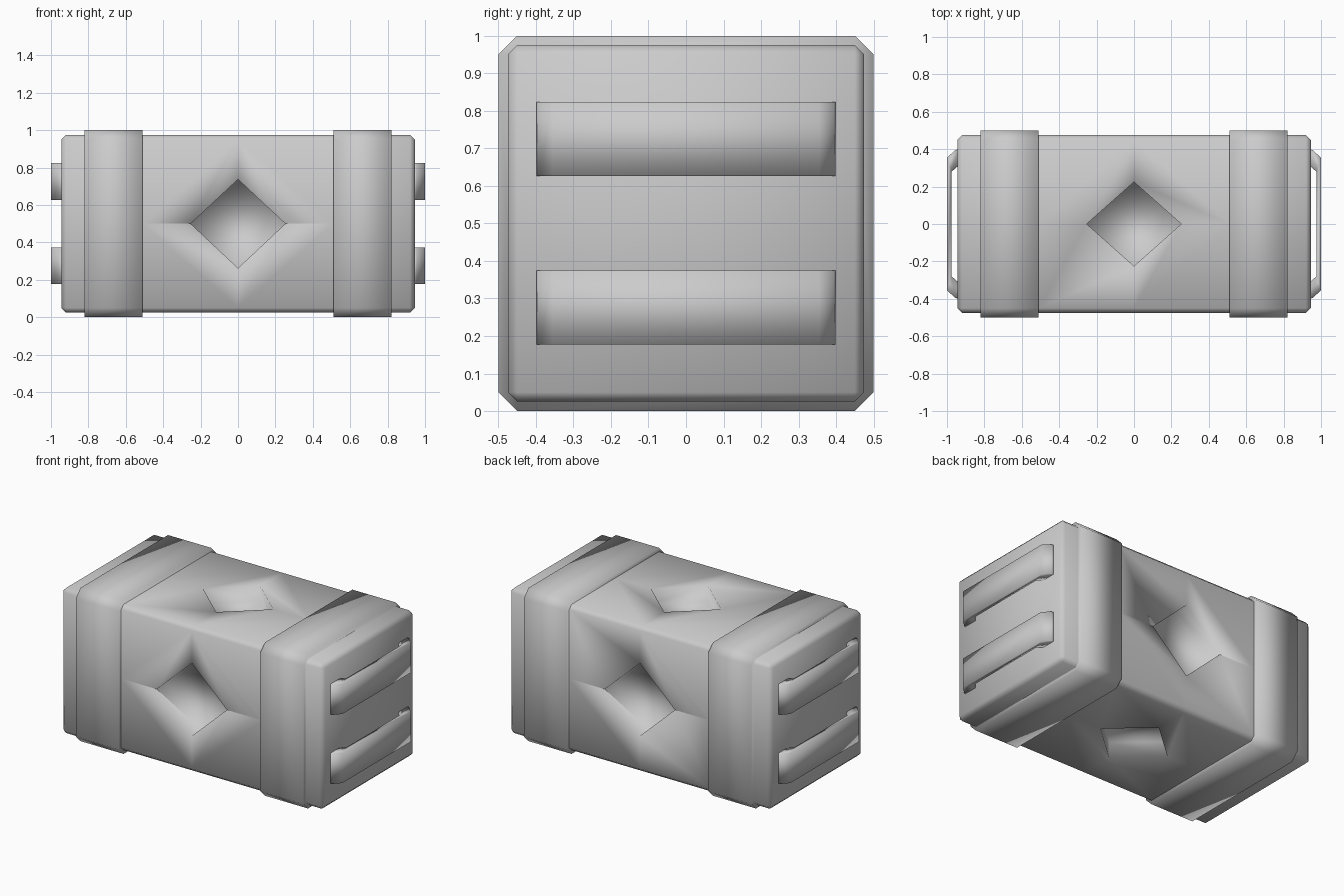
import bpy, bmesh
from mathutils import Vector

if "Cube" in bpy.data.objects:
    bpy.data.objects.remove(bpy.data.objects["Cube"])


def make_object(name, bm):
    bmesh.ops.recalc_face_normals(bm, faces=bm.faces)
    me = bpy.data.meshes.new(name)
    bm.to_mesh(me)
    bm.free()
    ob = bpy.data.objects.new(name, me)
    bpy.context.collection.objects.link(ob)
    return ob


def smooth(ob):
    for p in ob.data.polygons:
        p.use_smooth = True


def prism(bm, points, offset):
    """Extrude a closed outline by an offset vector into a solid."""
    face = bm.faces.new([bm.verts.new(p) for p in points])
    ext = bmesh.ops.extrude_face_region(bm, geom=[face], use_keep_orig=True)
    verts = [g for g in ext["geom"] if isinstance(g, bmesh.types.BMVert)]
    bmesh.ops.translate(bm, vec=offset, verts=verts)


# Main crate body: chamfered box with edge loops around the recesses
bm = bmesh.new()
bmesh.ops.create_cube(bm, size=1)
bmesh.ops.scale(bm, vec=(1.89, 0.95, 0.95), verts=bm.verts)
bmesh.ops.translate(bm, vec=(0, 0, 0.5), verts=bm.verts)
bmesh.ops.bevel(bm, geom=bm.edges[:], offset=0.025, segments=1,
                affect='EDGES', profile=0.5)
for co, no in (((-0.51, 0, 0), (1, 0, 0)), ((0, 0, 0), (1, 0, 0)),
               ((0.51, 0, 0), (1, 0, 0)), ((0, 0, 0), (0, 1, 0)),
               ((0, 0, 0.5), (0, 0, 1))):
    bmesh.ops.bisect_plane(bm, geom=bm.verts[:] + bm.edges[:] + bm.faces[:],
                           plane_co=co, plane_no=no)
body = make_object("crate_body", bm)

# Diamond recesses on front, back, top and bottom
bm = bmesh.new()
DEPTH = 0.1
for axis, half in ((Vector((0, 1, 0)), 0.237), (Vector((0, 0, 1)), 0.225)):
    other = Vector((0, axis.z, axis.y))
    for s in (-1, 1):
        c = Vector((0, 0, 0.5)) + axis * s * (0.475 - DEPTH)
        x = Vector((0.253, 0, 0))
        prism(bm, [c + x, c + other * half, c - x, c - other * half],
              axis * s * (DEPTH + 0.1))
cutter = make_object("recess_cutter", bm)
mod = body.modifiers.new("recesses", 'BOOLEAN')
mod.operation = 'DIFFERENCE'
mod.solver = 'EXACT'
mod.object = cutter
bpy.context.view_layer.update()
bpy.context.view_layer.objects.active = body
bpy.ops.object.modifier_apply(modifier=mod.name)
bpy.data.objects.remove(cutter, do_unlink=True)
smooth(body)

# Raised octagonal bands near each end
H, C = 0.5, 0.05
outline = [(-H, C - H), (C - H, -H), (H - C, -H), (H, C - H),
           (H, H - C), (H - C, H), (C - H, H), (-H, H - C)]
for side, name in ((-1, "left_band"), (1, "right_band")):
    bm = bmesh.new()
    prism(bm, [(side * 0.51, y, z + 0.5) for y, z in outline],
          Vector((side * 0.31, 0, 0)))
    smooth(make_object(name, bm))

# Two bent-strap handles on each end
strap = [(0.94, -0.40), (0.955, -0.395), (1.0, -0.355), (1.0, 0.355),
         (0.955, 0.395), (0.94, 0.40), (0.94, 0.31), (0.975, 0.28),
         (0.975, -0.28), (0.94, -0.31)]
for side, sname in ((-1, "left"), (1, "right")):
    for z, level in ((0.177, "lower"), (0.627, "upper")):
        bm = bmesh.new()
        prism(bm, [(side * x, y, z) for x, y in strap], Vector((0, 0, 0.197)))
        smooth(make_object(f"{sname}_{level}_handle", bm))
